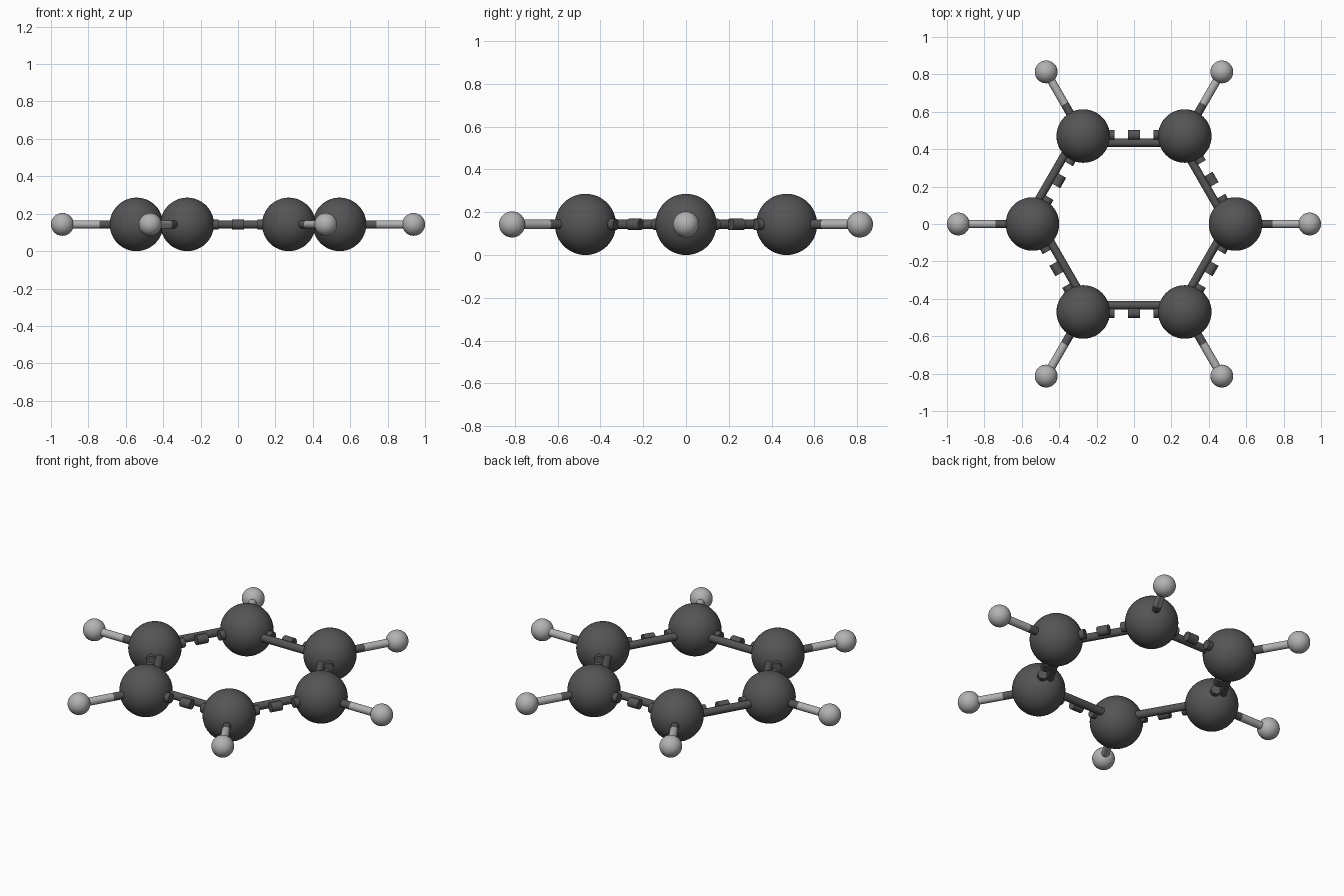
import bpy, bmesh, math
from mathutils import Vector, Matrix

if "Cube" in bpy.data.objects:
    bpy.data.objects.remove(bpy.data.objects["Cube"])

R_C, R_H = 0.543, 0.939          # ring radii of the two atom kinds
S_C, S_H = 0.143, 0.061          # ball radii
Z = S_C


def material(name, v):
    m = bpy.data.materials.new(name)
    m.diffuse_color = (v, v, v, 1)
    m.use_nodes = True
    m.node_tree.nodes["Principled BSDF"].inputs["Base Color"].default_value = m.diffuse_color
    return m


DARK = material("dark_grey", 0.09)
LIGHT = material("light_grey", 0.45)


def finish(bm, name, mat):
    me = bpy.data.meshes.new(name)
    bm.to_mesh(me)
    bm.free()
    me.materials.append(mat)
    ob = bpy.data.objects.new(name, me)
    bpy.context.collection.objects.link(ob)
    bpy.ops.object.select_all(action='DESELECT')
    ob.select_set(True)
    bpy.context.view_layer.objects.active = ob
    bpy.ops.object.shade_smooth_by_angle(angle=math.radians(40))


def ball(name, loc, r, mat):
    bm = bmesh.new()
    bmesh.ops.create_uvsphere(bm, u_segments=48, v_segments=24, radius=r,
                              matrix=Matrix.Translation(loc))
    finish(bm, name, mat)


def rods(name, spans, r, mat):
    """One object holding a capped cylinder for each (start, end) pair."""
    bm = bmesh.new()
    for a, b in spans:
        d = b - a
        m = Matrix.Translation((a + b) / 2) @ d.to_track_quat('Z', 'Y').to_matrix().to_4x4()
        bmesh.ops.create_cone(bm, cap_ends=True, segments=24, radius1=r,
                              radius2=r, depth=d.length, matrix=m)
    finish(bm, name, mat)


def polar(r, deg):
    a = math.radians(deg)
    return Vector((r * math.cos(a), r * math.sin(a), Z))


for i in range(6):
    ang = 60 * i
    c, h, c2 = polar(R_C, ang), polar(R_H, ang), polar(R_C, ang + 60)
    # atoms
    ball(f"carbon_ball_{i}", c, S_C, DARK)
    ball(f"hydrogen_ball_{i}", h, S_H, LIGHT)
    # outward bond, half dark and half light
    mid = (c + h) / 2
    rods(f"outer_bond_dark_{i}", [(c, mid)], 0.022, DARK)
    rods(f"outer_bond_light_{i}", [(mid, h)], 0.022, LIGHT)
    # ring bond: solid rod beside a dashed rod (one bond is flipped)
    out = (polar(1, ang + 30) - Vector((0, 0, Z))) * (-1 if i == 2 else 1)
    rods(f"ring_bond_solid_{i}", [(c - out * 0.036, c2 - out * 0.036)], 0.022, DARK)
    t = (c2 - c).normalized()
    p = (c + c2) / 2 + out * 0.006
    rods(f"ring_bond_dashes_{i}",
         [(p + t * (k * 0.136 - 0.032), p + t * (k * 0.136 + 0.032)) for k in (-1, 0, 1)],
         0.027, DARK)
